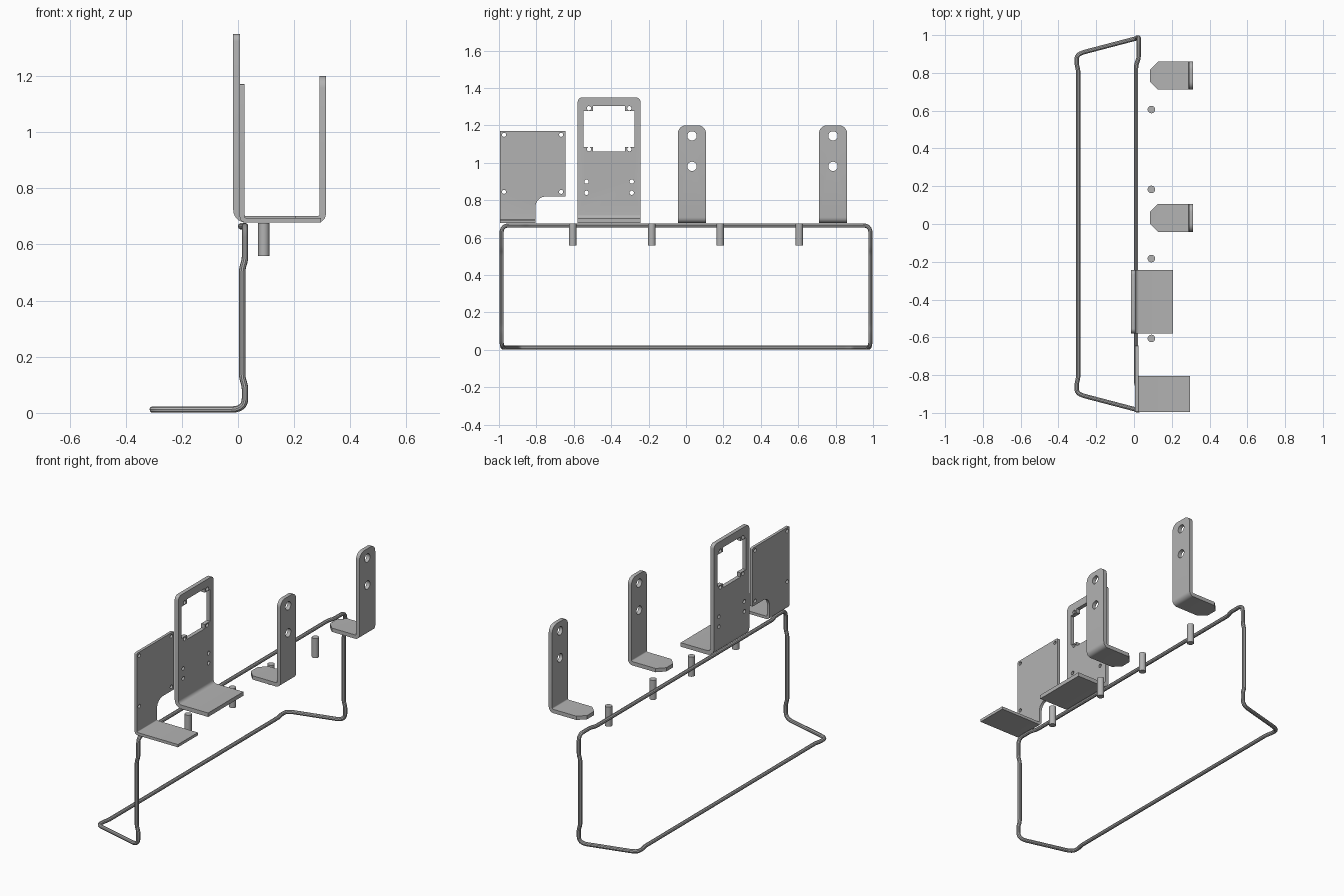
import bpy, bmesh, math
from mathutils import Vector

cube = bpy.data.objects.get("Cube")
if cube:
    bpy.data.objects.remove(cube, do_unlink=True)

GREY = 0.45
steel = bpy.data.materials.new("grey steel")
steel.use_nodes = True
steel.diffuse_color = (GREY, GREY, GREY, 1)
steel.node_tree.nodes["Principled BSDF"].inputs["Base Color"].default_value = (GREY, GREY, GREY, 1)


def add_object(name, data):
    ob = bpy.data.objects.new(name, data)
    bpy.context.collection.objects.link(ob)
    return ob


def activate(ob):
    bpy.ops.object.select_all(action='DESELECT')
    ob.select_set(True)
    bpy.context.view_layer.objects.active = ob


def finish(ob):
    ob.data.materials.clear()
    ob.data.materials.append(steel)
    activate(ob)
    bpy.ops.object.shade_smooth_by_angle(angle=math.radians(30))


def prism(bm, points, offset):
    """Extrude a closed loop of 3D points along an offset."""
    face = bm.faces.new([bm.verts.new(p) for p in points])
    new = bmesh.ops.extrude_face_region(bm, geom=[face])["geom"]
    bmesh.ops.translate(bm, vec=offset, verts=[g for g in new if isinstance(g, bmesh.types.BMVert)])


def circle(y, z, r, n=20):
    return [(y + r * math.cos(2 * math.pi * i / n), z + r * math.sin(2 * math.pi * i / n)) for i in range(n)]


def arc(cx, cz, r, a0, a1, n=6):
    angles = [math.radians(a0 + (a1 - a0) * i / n) for i in range(n + 1)]
    return [(cx + r * math.cos(a), cz + r * math.sin(a)) for a in angles]


def bevel_where(bm, test, size, segments):
    edges = [e for e in bm.edges if test(*[v.co for v in e.verts])]
    bmesh.ops.bevel(bm, geom=edges, offset=size, segments=segments, profile=0.5, affect='EDGES')


def bracket(name, wall, tip, t, y0, y1, top, bend, corner, tip_cut, cuts):
    """Bent L plate: wall is the outer face x, tip the flange end x, cuts are (y, z) outlines."""
    s = 1 if tip > wall else -1
    base, inner = 0.678, max(bend - t, 0.004)
    # bend drawn for a flange towards +x, then flipped by s
    outer = arc(bend, base + bend, bend, 180, 270)
    inside = arc(t + inner, base + t + inner, inner, 270, 180)
    length = abs(tip - wall)
    profile = [(0, top)] + outer + [(length, base), (length, base + t)] + inside + [(t, top)]
    bm = bmesh.new()
    prism(bm, [(wall + s * x, y0, z) for x, z in profile], (0, y1 - y0, 0))
    # rounded upper corners and clipped flange corners
    bevel_where(bm, lambda a, b: min(a.z, b.z) > top - 1e-4 and abs(a.y - b.y) < 1e-4, corner, 6)
    if tip_cut:
        bevel_where(bm, lambda a, b: max(abs(a.x - tip), abs(b.x - tip)) < 1e-4
                    and abs(a.y - b.y) < 1e-4, tip_cut, 1)
    bmesh.ops.recalc_face_normals(bm, faces=bm.faces)
    mesh = bpy.data.meshes.new(name)
    bm.to_mesh(mesh)
    bm.free()
    ob = add_object(name, mesh)
    # punch holes and openings
    bm = bmesh.new()
    for outline in cuts:
        prism(bm, [(-0.5, y, z) for y, z in outline], (1, 0, 0))
    bmesh.ops.recalc_face_normals(bm, faces=bm.faces)
    mesh = bpy.data.meshes.new("cutter")
    bm.to_mesh(mesh)
    bm.free()
    cutter = add_object("cutter", mesh)
    cutter.hide_render = True
    mod = ob.modifiers.new("holes", 'BOOLEAN')
    mod.operation, mod.solver, mod.object = 'DIFFERENCE', 'EXACT', cutter
    activate(ob)
    bpy.ops.object.modifier_apply(modifier=mod.name)
    bpy.data.objects.remove(cutter, do_unlink=True)
    finish(ob)


# Bent wire frame: half path with bend sizes, mirrored across y
half = [
    ((0.011, 0.84, 0.665), 0.015), ((0.025, 0.88, 0.665), 0.015),
    ((0.025, 0.986, 0.665), 0.04), ((0.025, 0.986, 0.545), 0.015),
    ((0.015, 0.986, 0.515), 0.015), ((0.015, 0.986, 0.125), 0.015),
    ((0.025, 0.986, 0.095), 0.015), ((0.025, 0.986, 0.012), 0.05),
    ((-0.303, 0.9, 0.012), 0.045), ((-0.304, 0.85, 0.012), 0.01),
    ((-0.295, 0.81, 0.012), 0.015),
]
loop = half + [((x, -y, z), r) for (x, y, z), r in reversed(half)]
path = []
for i, (p, r) in enumerate(loop):
    p = Vector(p)
    before = Vector(loop[i - 1][0]) - p
    after = Vector(loop[(i + 1) % len(loop)][0]) - p
    a = p + before.normalized() * min(r, before.length * 0.48)
    b = p + after.normalized() * min(r, after.length * 0.48)
    for k in range(7):
        u = k / 6
        path.append(a * (1 - u) ** 2 + p * 2 * u * (1 - u) + b * u * u)
curve = bpy.data.curves.new("wire_frame", 'CURVE')
curve.dimensions = '3D'
curve.bevel_depth, curve.bevel_resolution = 0.0115, 3
spline = curve.splines.new('POLY')
spline.points.add(len(path) - 1)
for pt, co in zip(spline.points, path):
    pt.co = (*co, 1)
spline.use_cyclic_u = True
frame = add_object("wire_frame", curve)
activate(frame)
bpy.ops.object.convert(target='MESH')
finish(bpy.context.object)

# Board plate with four corner holes and a filleted notch
notch = [(-0.805, 0.6)] + arc(-0.75, 0.765, 0.055, 180, 90) + [(-0.6, 0.82), (-0.6, 0.6)]
holes = [circle(y, z, 0.011) for y in (-0.973, -0.668) for z in (0.845, 1.15)]
bracket("board_plate", 0.006, 0.296, 0.017, -0.995, -0.644, 1.171, 0.022, 0.006, 0, [notch] + holes)

# Fan plate: square window with corner tabs, and two rows of screw holes
cy, cz = -0.411, 1.182
w, h, tw, th = 0.136, 0.121, 0.085, 0.096
quarter = [(w, th), (tw, th), (tw, h)]
window = [(cy + sy * y, cz + sz * z)
          for sy, sz, order in ((1, 1, 1), (-1, 1, -1), (-1, -1, 1), (1, -1, -1))
          for y, z in quarter[::order]]
holes = [circle(cy + s * 0.108, z, 0.0115) for s in (-1, 1) for z in (1.073, 1.292)]
holes += [circle(cy + s * 0.121, z, 0.0115) for s in (-1, 1) for z in (0.84, 0.9)]
bracket("fan_plate", -0.017, 0.206, 0.024, -0.579, -0.243, 1.35, 0.045, 0.025, 0, [window] + holes)

# Two matching upright brackets with clipped flanges
for name, y in (("middle_bracket", 0.032), ("rear_bracket", 0.786)):
    holes = [circle(y, z, 0.025, 28) for z in (0.981, 1.144)]
    bracket(name, 0.313, 0.086, 0.023, y - 0.075, y + 0.075, 1.2, 0.03, 0.042, 0.042, holes)

# Round standoff pegs
for i, y in enumerate((-0.606, -0.183, 0.183, 0.606)):
    bpy.ops.mesh.primitive_cylinder_add(vertices=24, radius=0.02, depth=0.118, location=(0.092, y, 0.618))
    peg = bpy.context.object
    peg.name = f"standoff_peg_{i + 1}"
    finish(peg)
